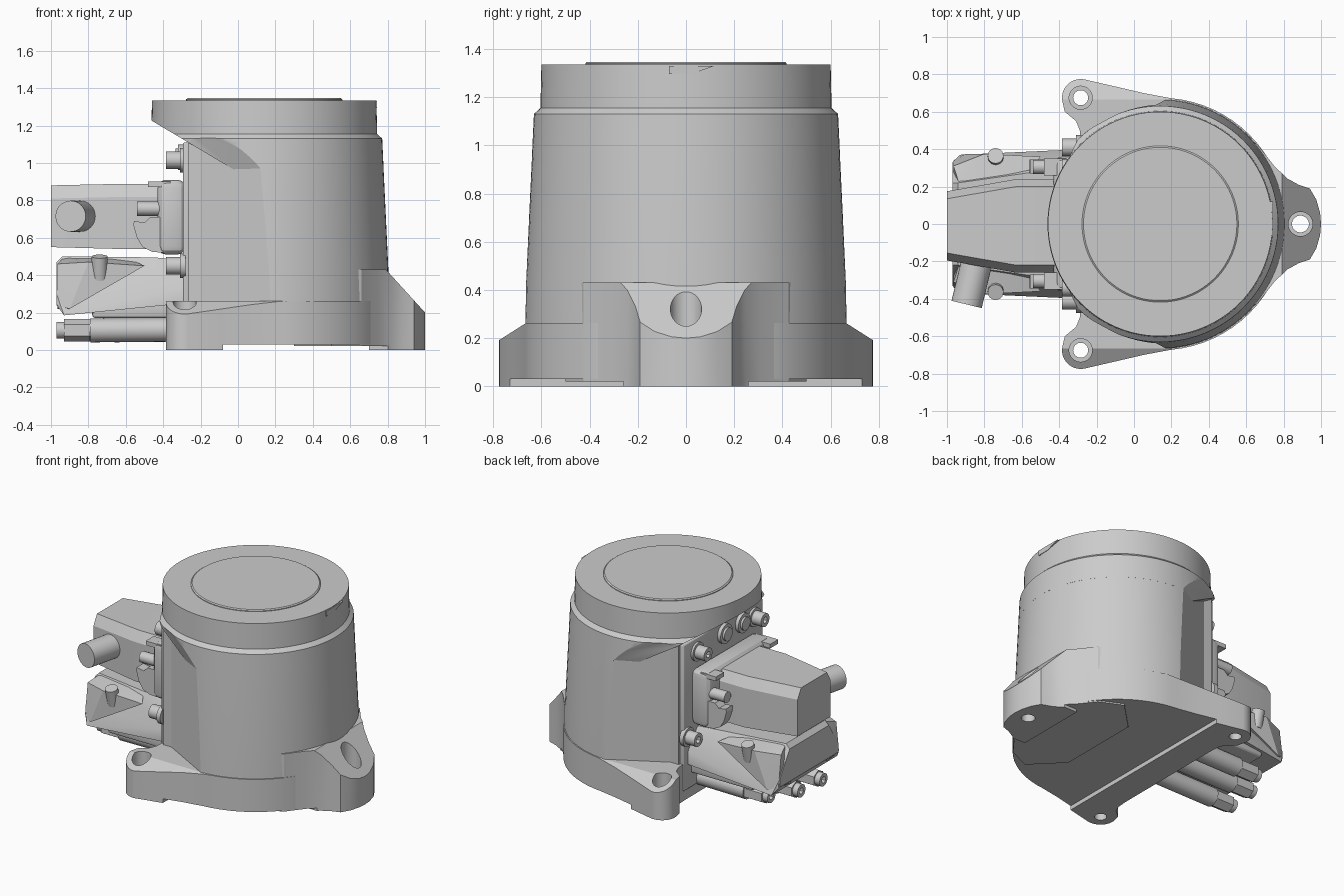
import bpy, bmesh, math
from mathutils import Vector, Matrix

if "Cube" in bpy.data.objects:
    bpy.data.objects.remove(bpy.data.objects["Cube"])

CX = 0.14  # axis of the round housing


def finish(name, bm):
    bmesh.ops.recalc_face_normals(bm, faces=bm.faces)
    me = bpy.data.meshes.new(name)
    bm.to_mesh(me)
    bm.free()
    ob = bpy.data.objects.new(name, me)
    bpy.context.collection.objects.link(ob)
    return ob


def cut(bm, planes):
    for co, no in planes:
        bmesh.ops.bisect_plane(bm, geom=bm.verts[:] + bm.edges[:] + bm.faces[:], dist=1e-5,
                               plane_co=co, plane_no=no, clear_outer=True)
        bmesh.ops.holes_fill(bm, edges=[e for e in bm.edges if e.is_boundary], sides=0)


def prism(name, pts, a, b, axis='z', planes=()):
    """Extrude an outline: along z from xy points, or along y from xz points."""
    bm = bmesh.new()
    at = (lambda p, h: (p[0], p[1], h)) if axis == 'z' else (lambda p, h: (p[0], h, p[1]))
    lo = [bm.verts.new(at(p, a)) for p in pts]
    hi = [bm.verts.new(at(p, b)) for p in pts]
    bm.faces.new(lo)
    bm.faces.new(hi)
    for i in range(len(pts)):
        j = (i + 1) % len(pts)
        bm.faces.new((lo[i], lo[j], hi[j], hi[i]))
    bmesh.ops.recalc_face_normals(bm, faces=bm.faces)
    cut(bm, planes)
    return finish(name, bm)


def lathe(name, prof, planes=(), n=96):
    bm = bmesh.new()
    rings = [[bm.verts.new((CX + r * math.cos(2 * math.pi * i / n), r * math.sin(2 * math.pi * i / n), z))
              for i in range(n)] for r, z in prof]
    bm.faces.new(rings[0])
    bm.faces.new(rings[-1])
    for p, q in zip(rings, rings[1:]):
        for i in range(n):
            j = (i + 1) % n
            bm.faces.new((p[i], p[j], q[j], q[i]))
    bmesh.ops.recalc_face_normals(bm, faces=bm.faces)
    cut(bm, planes)
    return finish(name, bm)


def cyl(name, p, q, r, n=32, r2=None):
    p, q = Vector(p), Vector(q)
    m = Matrix.Translation((p + q) / 2) @ (q - p).to_track_quat('Z', 'Y').to_matrix().to_4x4()
    bm = bmesh.new()
    bmesh.ops.create_cone(bm, cap_ends=True, segments=n, radius1=r, radius2=r2 or r,
                          depth=(q - p).length, matrix=m)
    return finish(name, bm)


def hull(name, pts):
    bm = bmesh.new()
    for p in pts:
        bm.verts.new(p)
    bmesh.ops.convex_hull(bm, input=bm.verts[:])
    bmesh.ops.dissolve_limit(bm, angle_limit=0.01, verts=bm.verts[:], edges=bm.edges[:])
    return finish(name, bm)


def box(name, x, y, z, bevel=0.0):
    ob = hull(name, [(a, b, c) for a in x for b in y for c in z])
    if bevel:
        bm = bmesh.new()
        bm.from_mesh(ob.data)
        bmesh.ops.bevel(bm, geom=bm.edges[:], offset=bevel, segments=3, profile=0.5, affect='EDGES')
        bm.to_mesh(ob.data)
        bm.free()
    return ob


def drill(ob, *args, **kw):
    c = cyl("cutter", *args, **kw)
    m = ob.modifiers.new("hole", 'BOOLEAN')
    m.operation, m.solver, m.object = 'DIFFERENCE', 'EXACT', c
    bpy.context.view_layer.objects.active = ob
    bpy.ops.object.modifier_apply(modifier=m.name)
    bpy.data.objects.remove(c)


def mirrored(half):
    return half + [(x, -y) for x, y in reversed(half) if abs(y) > 1e-6]


# Housing core with flat flanks and a flat back
flats = [((-0.22, s * 0.45, 0), (-0.21, s * 0.38, 0)) for s in (-1, 1)]
lathe("housing_core", [(0.672, 0.03), (0.664, 0.43), (0.632, 1.1)],
      flats + [((-0.215, 0, 0), (-1, 0, 0))])

# Upper housing and overhanging ring, undercut by slanted planes
under = [((-0.46, 0, 1.225), (-0.155, 0, -0.26))]
for s in (-1, 1):
    A, B, C = Vector((0.15, s * 0.65, 0.96)), Vector((-0.22, s * 0.45, 0.96)), Vector((-0.25, s * 0.497, 1.12))
    no = (B - A).cross(C - A)
    under.append((A, no if no.z < 0 else -no))
lathe("housing_top", [(0.639, 0.96), (0.631, 1.13), (0.604, 1.155), (0.6, 1.335)], under)
lathe("top_disc", [(0.418, 1.33), (0.418, 1.34), (0.41, 1.346)])
hull("index_mark", [(x, y, z) for x in (0.70, 0.744) for y, z in
                    ((-0.07, 1.33), (-0.07, 1.295), (0.02, 1.295), (0.12, 1.33))])

# Base flange with two rear feet
half = [(CX + 0.675 * math.cos(math.radians(a)), 0.675 * math.sin(math.radians(a))) for a in range(0, 86, 5)]
half += [(0.06, 0.698), (-0.1, 0.735)]
half += [(-0.285 + 0.1 * math.cos(math.radians(a)), 0.675 + 0.1 * math.sin(math.radians(a)))
         for a in range(80, 191, 10)]
half += [(-0.37, 0.6), (-0.31, 0.55), (-0.29, 0.5), (-0.285, 0.42)]
outline = mirrored(half)
slopes = [((0, s * 0.665, 0.262), (0, s * 0.07, 0.11)) for s in (-1, 1)]
flange = prism("base_flange", outline, 0.03, 0.262, planes=slopes)
rear_pad = prism("rear_pad", outline, 0, 0.04, planes=[((-0.08, 0, 0), (1, 0, 0))])
for s in (-1, 1):
    for ob in (flange, rear_pad):
        drill(ob, (-0.285, s * 0.675, -0.1), (-0.285, s * 0.675, 0.5), 0.04)
    drill(flange, (-0.285, s * 0.675, 0.16), (-0.285, s * 0.675, 0.5), 0.062)

# Front foot with sloped face
foot = mirrored([(1.0, 0), (0.995, 0.06), (0.975, 0.13), (0.94, 0.19), (0.88, 0.21), (0.82, 0.243),
                 (0.75, 0.31), (0.66, 0.425), (0.5, 0.5), (0.3, 0.3)])
front_foot = prism("front_foot", foot, 0.02, 0.43, planes=[((1.0, 0, 0.2), (0.22, 0, 0.2))])
front_pad = prism("front_pad", foot, 0, 0.03,
                  planes=[((0.7, 0, 0), (-1, 0, 0)), ((0, 0.26, 0), (0, 1, 0)), ((0, -0.26, 0), (0, -1, 0))])
for ob in (front_foot, front_pad):
    drill(ob, (0.89, 0, -0.1), (0.89, 0, 0.6), 0.045)
drill(front_foot, (0.89, 0, 0.15), (0.89, 0, 0.6), 0.065)

# Rear connector plates
box("gasket_plate", (-0.265, -0.2), (-0.46, 0.46), (0.05, 1.12))
box("connector_plate", (-0.295, -0.255), (-0.445, 0.445), (0.07, 1.11), 0.012)


def socket_bolt(name, x0, x1, y, z, r):
    ob = cyl(name, (x0, y, z), (x1, y, z), r, 24)
    drill(ob, (x0 - 0.05, y, z), (x0 + 0.03, y, z), r * 0.5, 6)


for i, (y, z) in enumerate([(0.3, 1.015), (-0.34, 1.015), (0.41, 0.45), (-0.41, 0.45)]):
    socket_bolt(f"plate_bolt_{i}", -0.385, -0.28, y, z, 0.047)
    cyl(f"bolt_washer_{i}", (-0.31, y, z), (-0.28, y, z), 0.065)
for i, y in enumerate((0.0, -0.2)):
    cyl(f"plug_rim_{i}", (-0.32, y, 1.03), (-0.28, y, 1.03), 0.068)
    cyl(f"plug_cap_{i}", (-0.335, y, 1.03), (-0.3, y, 1.03), 0.046)

# Upper connector: collar, tapered hood and cable stub
box("upper_collar", (-0.43, -0.28), (-0.36, 0.36), (0.51, 0.91), 0.045)
hood = []
for x, w, lo, hi in ((-0.4, 0.25, 0.54, 0.888), (-0.63, 0.25, 0.54, 0.888), (-1.0, 0.185, 0.55, 0.88)):
    for s in (-1, 1):
        hood += [(x, s * w - 0.01, lo), (x, s * w - 0.01, hi - 0.07), (x, s * (w - 0.04) - 0.01, hi)]
hull("upper_hood", hood)
cyl("cable_stub", (-0.82, -0.12, 0.715), (-0.895, -0.43, 0.715), 0.083)

# Locking levers and pins on both sides of the collar
for s in (-1, 1):
    prism(f"lock_lever_{s}", [(-0.4, 0.52), (-0.46, 0.525), (-0.51, 0.55), (-0.54, 0.6), (-0.56, 0.67),
                              (-0.555, 0.69), (-0.5, 0.68), (-0.47, 0.71), (-0.4, 0.71)],
          s * 0.27, s * 0.345, 'y')
    cyl(f"lock_pin_{s}", (-0.54, s * 0.305, 0.755), (-0.4, s * 0.305, 0.755), 0.038, 24)
    box(f"lock_tab_{s}", (-0.48, -0.36), (s * 0.26, s * 0.35), (0.87, 0.9))

# Lower connector: body tray, hood with leaning flanks, hood screws
lower = []
for s in (-1, 1):
    lower += [(-0.97, s * 0.33, 0.24), (-0.93, s * 0.37, 0.185), (-0.4, s * 0.385, 0.245),
              (-0.28, s * 0.40, 0.25), (-0.28, s * 0.40, 0.34), (-0.97, s * 0.33, 0.3),
              (-0.97, s * 0.22, 0.47), (-0.94, s * 0.22, 0.5), (-0.45, s * 0.29, 0.495),
              (-0.28, s * 0.29, 0.48)]
hull("lower_hood", lower)
box("lower_tray", (-0.78, -0.27), (-0.36, 0.36), (0.17, 0.27), 0.02)
for s in (-1, 1):
    hull(f"hood_shoulder_{s}", [(x, s * y, z) for x, y, z in (
        (-0.965, 0.2, 0.22), (-0.965, 0.34, 0.24), (-0.965, 0.31, 0.46), (-0.8, 0.375, 0.47),
        (-0.5, 0.36, 0.45), (-0.9, 0.375, 0.22), (-0.6, 0.2, 0.495), (-0.93, 0.2, 0.495))])
    cyl(f"hood_screw_{s}", (-0.74, s * 0.335, 0.38), (-0.74, s * 0.365, 0.5), 0.042, 24)

# Pneumatic fittings beneath the lower connector
for i, (y, x) in enumerate(((0.24, -0.84), (0.06, -0.95), (-0.16, -0.97))):
    cyl(f"fitting_body_{i}", (x + 0.18, y, 0.105), (-0.2, y, 0.11), 0.064)
    cyl(f"fitting_nut_{i}", (x + 0.04, y, 0.105), (x + 0.18, y, 0.105), 0.06, 6)
    socket_bolt(f"fitting_tip_{i}", x, x + 0.08, y, 0.105, 0.045)

# Smooth round surfaces, keep edges crisp
for ob in bpy.context.collection.objects:
    ob.select_set(True)
    bpy.context.view_layer.objects.active = ob
bpy.ops.object.shade_smooth_by_angle(angle=math.radians(25))
